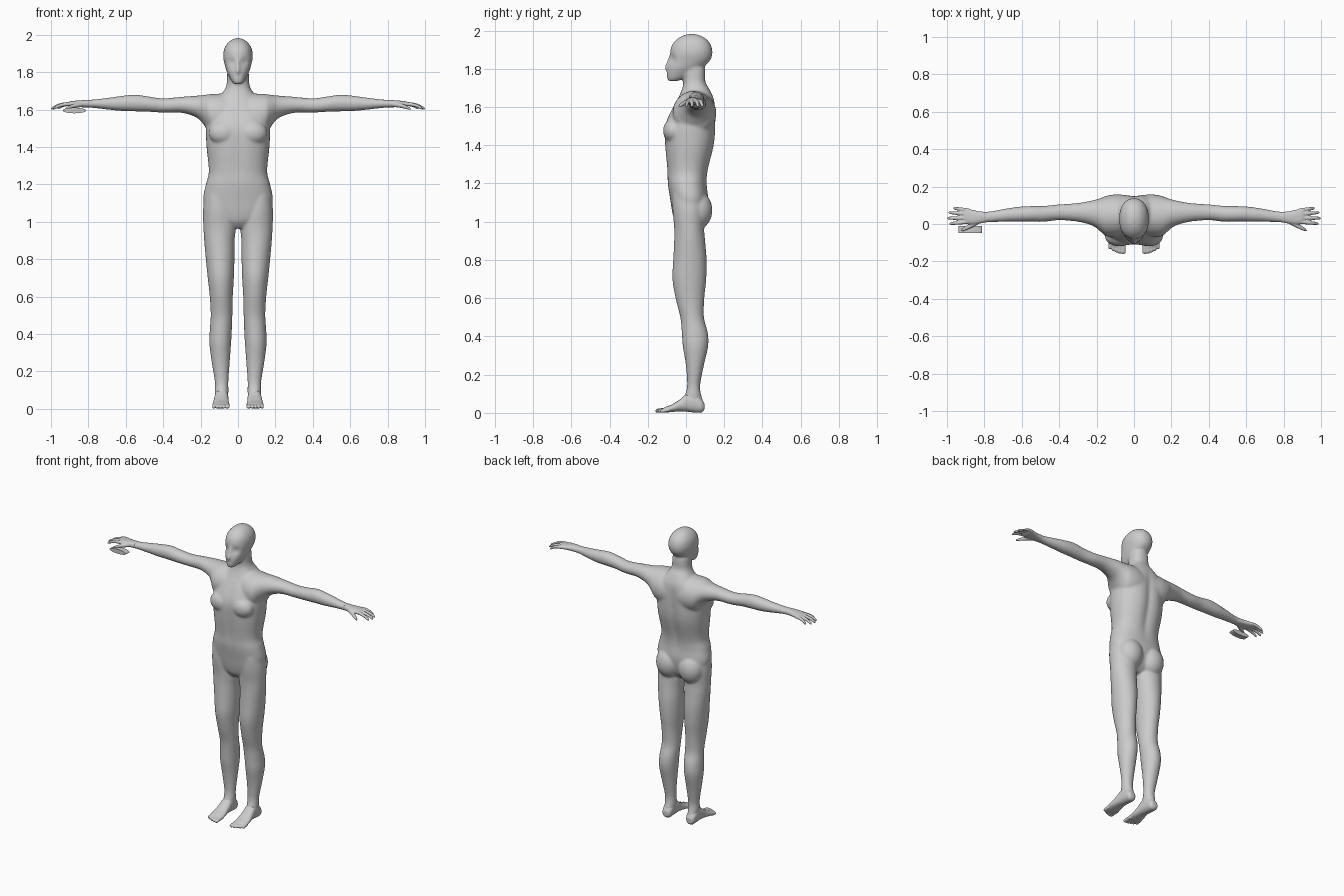
import bpy, bmesh, math
from mathutils import Vector, Matrix

skin = bpy.data.materials.new("plain_grey")
skin.diffuse_color = (0.6, 0.6, 0.6, 1)


def catmull(a, b, c, d, t):
    return [0.5 * (2 * q + (r - p) * t + (2 * p - 5 * q + 4 * r - s) * t * t
                   + (3 * q - p - 3 * r + s) * t ** 3) for p, q, r, s in zip(a, b, c, d)]


def loft(bm, axis, rings, side=1, power=2.0, sub=6, seg=40, dent=None):
    """Skin rings (position, min1, max1, min2, max2) placed along an axis."""
    n = len(rings)
    dense = []
    for i in range(n - 1):
        quad = [rings[min(max(i + k, 0), n - 1)] for k in (-1, 0, 1, 2)]
        dense += [catmull(*quad, j / sub) for j in range(sub)]
    dense.append(rings[-1])
    others = [k for k in range(3) if k != axis]
    loops, faces = [], []
    for pos, a0, a1, b0, b1 in dense:
        loop = []
        for j in range(seg):
            ang = 2 * math.pi * j / seg
            u, w = math.cos(ang), math.sin(ang)
            u = math.copysign(abs(u) ** (2 / power), u)
            w = math.copysign(abs(w) ** (2 / power), w)
            co = Vector((0, 0, 0))
            co[axis] = pos
            co[others[0]] = (a0 + a1) / 2 + u * (a1 - a0) / 2
            co[others[1]] = (b0 + b1) / 2 + w * (b1 - b0) / 2
            if dent:
                co = co + dent(co)
            co.x *= side
            loop.append(bm.verts.new(co))
        loops.append(loop)
    for p, q in zip(loops, loops[1:]):
        for j in range(seg):
            k = (j + 1) % seg
            faces.append(bm.faces.new((p[j], p[k], q[k], q[j])))
    faces += [bm.faces.new(loops[0]), bm.faces.new(loops[-1])]
    bmesh.ops.recalc_face_normals(bm, faces=faces)


def blob(bm, centre, size):
    bmesh.ops.create_uvsphere(bm, u_segments=32, v_segments=20, radius=1,
                              matrix=Matrix.Translation(centre) @ Matrix.Diagonal((*size, 1)))


def finish(bm, name, voxel=0, smooth=0):
    me = bpy.data.meshes.new(name)
    bm.to_mesh(me)
    bm.free()
    me.materials.append(skin)
    ob = bpy.data.objects.new(name, me)
    bpy.context.collection.objects.link(ob)
    if voxel:
        mod = ob.modifiers.new("fuse", 'REMESH')
        mod.mode, mod.voxel_size, mod.use_smooth_shade = 'VOXEL', voxel, True
        mod = ob.modifiers.new("soften", 'SMOOTH')
        mod.factor, mod.iterations = 0.5, smooth
    return ob


def bump(co, centre, radius):
    return math.exp(-(co - Vector(centre)).length_squared / radius ** 2)


def face_dent(co):
    # eye sockets pushed in
    d = bump(co, (0.034, -0.075, 1.853), 0.022) + bump(co, (-0.034, -0.075, 1.853), 0.022)
    return Vector((0, 0.014 * d, 0))


def spine_dent(co):
    # groove down the back and a shallow one down the chest
    band = math.exp(-((co.z - 1.42) / 0.2) ** 4) * math.exp(-(co.x / 0.03) ** 2)
    return Vector((0, -0.014 * band if co.y > 0.06 else 0.006 * band if co.y < -0.06 else 0, 0))


bm = bmesh.new()
# torso and neck
loft(bm, 2, [(0.965, -.04, .04, -.03, .05), (1.0, -.11, .11, -.058, .085),
             (1.05, -.165, .165, -.072, .105), (1.12, -.186, .186, -.083, .115),
             (1.2, -.172, .172, -.096, .11), (1.27, -.156, .156, -.10, .118),
             (1.4, -.168, .168, -.112, .15), (1.5, -.172, .172, -.112, .158),
             (1.58, -.165, .165, -.08, .157), (1.64, -.13, .13, -.045, .148),
             (1.69, -.083, .083, -.022, .125), (1.73, -.062, .062, -.014, .102),
             (1.79, -.058, .058, -.02, .10), (1.83, -.05, .05, -.02, .09)],
     power=2.3, dent=spine_dent)
# head
loft(bm, 2, [(1.735, -.02, .02, -.092, -.05), (1.755, -.036, .036, -.10, .01),
             (1.80, -.059, .059, -.099, .08), (1.84, -.071, .071, -.09, .124),
             (1.88, -.079, .079, -.084, .138), (1.92, -.075, .075, -.075, .132),
             (1.95, -.06, .06, -.053, .112), (1.972, -.036, .036, -.02, .08),
             (1.982, -.01, .01, .015, .045)], power=2.2, dent=face_dent)
# nose
loft(bm, 2, [(1.785, -.008, .008, -.10, -.07), (1.805, -.014, .014, -.112, -.07),
             (1.84, -.009, .009, -.10, -.07), (1.875, -.007, .007, -.086, -.07)])
for s in (-1, 1):
    # chest and buttocks
    blob(bm, (s * .078, -.065, 1.475), (.078, .055, .065))
    blob(bm, (s * .084, .058, 1.06), (.085, .08, .10))
    # arm
    loft(bm, 0, [(.04, -.06, .155, 1.44, 1.685), (.10, -.07, .158, 1.45, 1.685),
                 (.15, -.065, .15, 1.47, 1.682), (.18, -.04, .138, 1.515, 1.678),
                 (.22, -.01, .127, 1.556, 1.674), (.30, .012, .112, 1.582, 1.668),
                 (.40, .02, .105, 1.583, 1.66), (.48, .012, .097, 1.588, 1.67),
                 (.55, .012, .096, 1.590, 1.68), (.62, .012, .092, 1.592, 1.673),
                 (.70, .012, .08, 1.60, 1.662), (.77, .009, .067, 1.608, 1.654),
                 (.82, .004, .067, 1.61, 1.651)], side=s)
    # leg
    loft(bm, 2, [(.03, .058, .122, .015, .085), (.06, .053, .122, -.02, .09),
                 (.10, .051, .124, -.003, .078), (.15, .051, .125, .006, .075),
                 (.25, .044, .141, -.001, .094), (.35, .037, .153, -.017, .116),
                 (.42, .033, .151, -.022, .114), (.5, .03, .146, -.03, .094),
                 (.6, .028, .151, -.055, .096), (.7, .022, .162, -.071, .106),
                 (.8, .019, .172, -.067, .108), (.9, .018, .181, -.062, .10),
                 (.97, .012, .185, -.062, .095), (1.06, .02, .187, -.07, .10),
                 (1.14, .04, .178, -.07, .09)], side=s)
finish(bm, "body", 0.006, 14)

for s, label in ((-1, "right"), (1, "left")):
    # palm
    bm = bmesh.new()
    loft(bm, 0, [(.79, .009, .064, 1.611, 1.652), (.83, .002, .068, 1.612, 1.65),
                 (.87, -.002, .077, 1.614, 1.647), (.90, .002, .081, 1.614, 1.643),
                 (.912, .012, .075, 1.619, 1.637)], side=s, power=2.4)
    # fingers: base y, tip y, tip x
    for y0, y1, tip in ((.072, .085, .966), (.052, .062, .992), (.032, .031, 1.0), (.012, .002, .988)):
        rings = []
        for t, z, r in ((0, 1.63, .011), (.4, 1.628, .0105), (.7, 1.62, .0095),
                        (.93, 1.608, .0075), (1, 1.603, .003)):
            x, y = .88 + (tip - .88) * t, y0 + (y1 - y0) * t
            rings.append((x, y - r, y + r, z - r, z + r))
        loft(bm, 0, rings, side=s, seg=16)
    # thumb
    loft(bm, 0, [(.82, .005, .035, 1.615, 1.642), (.86, -.016, .015, 1.61, 1.636),
                 (.895, -.032, -.008, 1.604, 1.624), (.917, -.039, -.023, 1.598, 1.613),
                 (.924, -.039, -.032, 1.598, 1.606)], side=s, seg=20)
    finish(bm, label + "_hand", 0.0035, 4)

    # foot
    bm = bmesh.new()
    loft(bm, 1, [(.096, .072, .108, .015, .05), (.08, .058, .12, .002, .075),
                 (.045, .053, .124, .002, .105), (.005, .051, .126, .006, .10),
                 (-.03, .05, .13, .008, .072), (-.07, .046, .136, .005, .046),
                 (-.105, .045, .137, .002, .032), (-.122, .052, .13, .004, .024)],
         side=s, power=2.3)
    # toes
    for i in range(5):
        x, r = .06 + .0172 * i - (.003 if i == 0 else 0), .013 if i == 0 else .009
        tip = (-.16, -.158, -.152, -.144, -.134)[i]
        loft(bm, 1, [(-.09, x - r, x + r, .004, .03), (tip + .025, x - r, x + r, .003, .024),
                     (tip + .007, x - r, x + r, .001, .021),
                     (tip, x - r / 2, x + r / 2, .005, .015)], side=s, seg=16)
    finish(bm, label + "_foot", 0.0035, 5)

# small lens-shaped piece under the right hand
bm = bmesh.new()
loft(bm, 1, [(-.048, -.937, -.812, 1.580, 1.610), (-.012, -.937, -.812, 1.580, 1.610)], sub=1)
lens = finish(bm, "palm_disc")
bpy.context.view_layer.objects.active = lens
lens.select_set(True)
bpy.ops.object.shade_smooth_by_angle()
